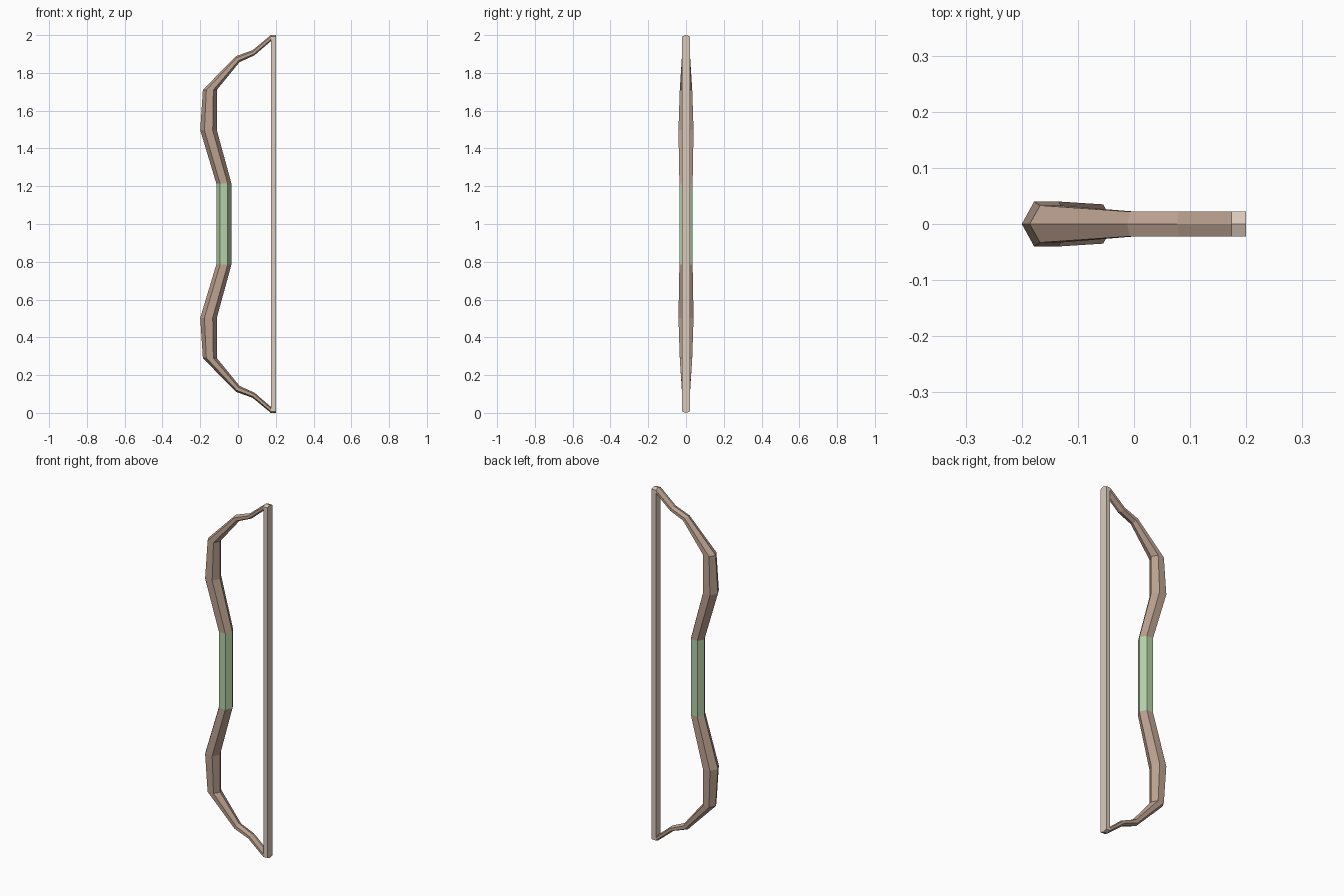
import bpy
import bmesh

cube = bpy.data.objects.get("Cube")
if cube:
    bpy.data.objects.remove(cube, do_unlink=True)


def material(name, rgb):
    mat = bpy.data.materials.new(name)
    mat.use_nodes = True
    mat.diffuse_color = (*rgb, 1)
    mat.node_tree.nodes["Principled BSDF"].inputs["Base Color"].default_value = (*rgb, 1)
    return mat


wood = material("brown_wood", (0.50, 0.36, 0.28))
green = material("green_wrap", (0.46, 0.64, 0.39))
cord = material("pale_cord", (0.70, 0.59, 0.50))

MID = 1.0  # height of the symmetry plane


def hex_ring(outer, inner, half):
    """Six-sided section with points on the outer and inner edge of the bow."""
    def at(t, y):
        return (outer[0] + (inner[0] - outer[0]) * t, y,
                outer[1] + (inner[1] - outer[1]) * t)
    return [at(0, 0), at(0.25, half), at(0.75, half),
            at(1, 0), at(0.75, -half), at(0.25, -half)]


def loft(name, rings, mat):
    """Skin a row of equal rings into a closed, flat-faced solid."""
    bm = bmesh.new()
    rows = [[bm.verts.new(co) for co in ring] for ring in rings]
    for low, high in zip(rows, rows[1:]):
        for i in range(len(low)):
            j = (i + 1) % len(low)
            bm.faces.new((low[i], low[j], high[j], high[i]))
    bm.faces.new(rows[0])
    bm.faces.new(rows[-1])
    bmesh.ops.recalc_face_normals(bm, faces=bm.faces)
    mesh = bpy.data.meshes.new(name)
    bm.to_mesh(mesh)
    bm.free()
    mesh.materials.append(mat)
    obj = bpy.data.objects.new(name, mesh)
    bpy.context.collection.objects.link(obj)


# Limb sections from grip to tip: outer (x, height), inner (x, height), half width
sections = [
    ((-0.115, 0.215), (-0.035, 0.215), 0.035),
    ((-0.2, 0.497), (-0.112, 0.497), 0.04),
    ((-0.186, 0.71), (-0.112, 0.71), 0.033),
    ((-0.012, 0.888), (0.008, 0.857), 0.022),
    ((0.077, 0.92), (0.087, 0.893), 0.022),
    ((0.174, 1.0), (0.174, 0.968), 0.022),
]


def rings_for(side, chosen):
    return [hex_ring((o[0], MID + side * o[1]), (i[0], MID + side * i[1]), h)
            for o, i, h in chosen]


# Upper and lower limbs
for name, side in (("upper_limb", 1), ("lower_limb", -1)):
    loft(name, rings_for(side, sections), wood)

# Grip between the limbs
loft("grip", rings_for(-1, sections[:1]) + rings_for(1, sections[:1]), green)

# Bowstring: flat strip with ridged ends
outline = [(0, 0), (0.022, 0.008), (0.022, 1.992), (0, 2), (-0.022, 1.992), (-0.022, 0.008)]
loft("bowstring", [[(x, y, z) for y, z in outline] for x in (0.174, 0.2)], cord)
